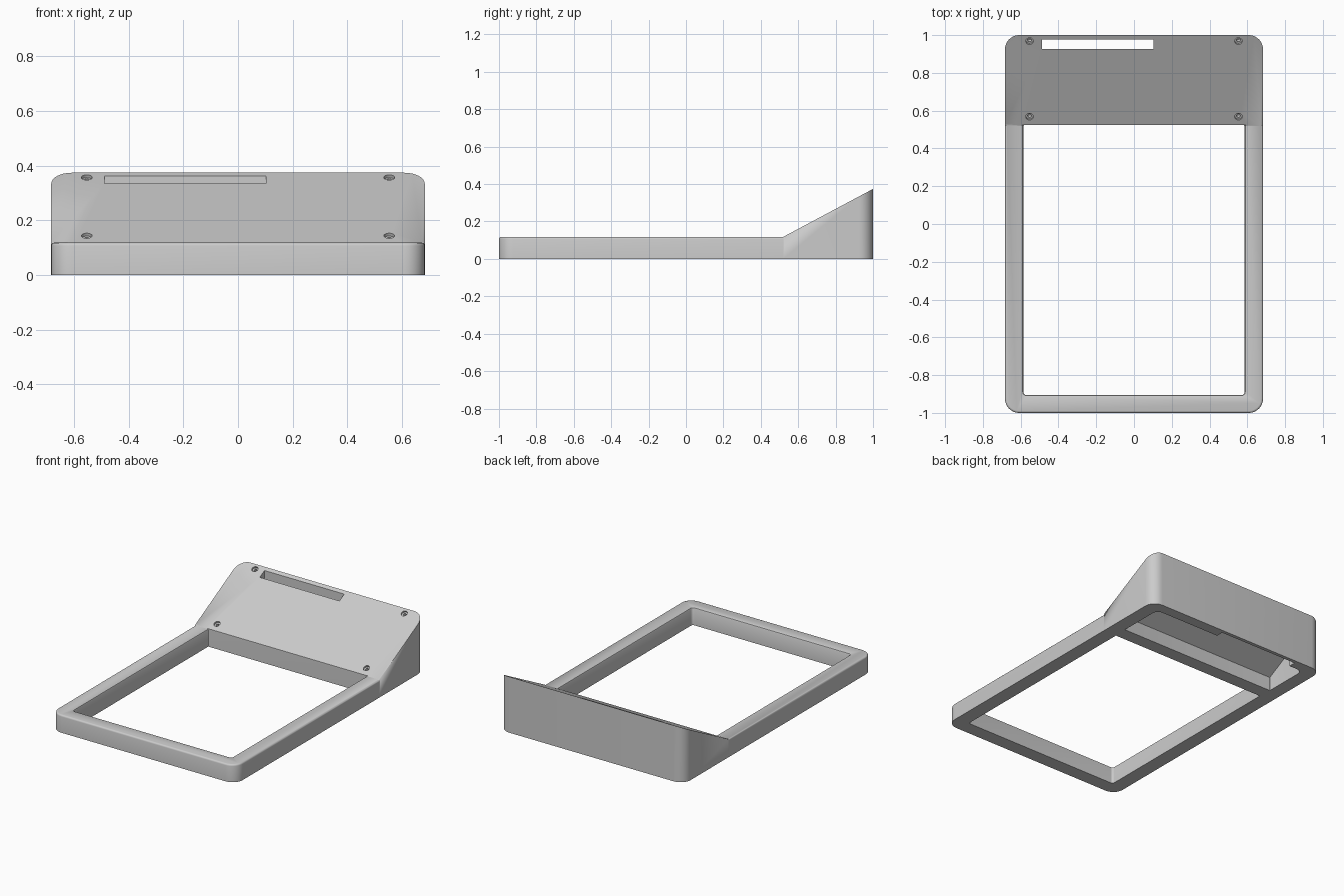
import bpy, bmesh, math
from mathutils import Matrix, Vector

cube = bpy.data.objects.get("Cube")
if cube:
    bpy.data.objects.remove(cube, do_unlink=True)

grey = bpy.data.materials.new("light_grey_plastic")
grey.use_nodes = True
grey.diffuse_color = (0.6, 0.6, 0.6, 1)
grey.node_tree.nodes["Principled BSDF"].inputs["Base Color"].default_value = (0.6, 0.6, 0.6, 1)

HALF_W, CREASE, LOW, HIGH = 0.683, 0.52, 0.118, 0.374
SLOPE = (HIGH - LOW) / (1 - CREASE)


def lid_z(y):
    return LOW + SLOPE * (y - CREASE)


def rounded_rect(hx, y0, y1, r_front, r_back, n=8):
    """Counter-clockwise outline, starting at the front right corner."""
    pts = []
    for cx, cy, r, start in ((hx, y0, r_front, -90), (hx, y1, r_back, 0),
                             (-hx, y1, r_back, 90), (-hx, y0, r_front, 180)):
        ox = cx - math.copysign(r, cx)
        oy = cy + r if cy == y0 else cy - r
        for i in range(n + 1):
            a = math.radians(start + 90 * i / n)
            pts.append((ox + r * math.cos(a), oy + r * math.sin(a)))
    return pts


def bridge(bm, low, high):
    n = len(low)
    for i in range(n):
        j = (i + 1) % n
        bm.faces.new((low[i], low[j], high[j], high[i]))


def finish(bm, name):
    bmesh.ops.recalc_face_normals(bm, faces=bm.faces[:])
    mesh = bpy.data.meshes.new(name)
    bm.to_mesh(mesh)
    bm.free()
    mesh.materials.append(grey)
    ob = bpy.data.objects.new(name, mesh)
    bpy.context.collection.objects.link(ob)
    return ob


def loft(name, rings):
    """Closed solid through rings of 3D points."""
    bm = bmesh.new()
    loops = [[bm.verts.new(p) for p in ring] for ring in rings]
    for a, b in zip(loops, loops[1:]):
        bridge(bm, a, b)
    bm.faces.new(loops[0][::-1])
    bm.faces.new(loops[-1])
    return finish(bm, name)


def cut(target, cutter):
    cutter.hide_render = True
    mod = target.modifiers.new("cut", 'BOOLEAN')
    mod.operation = 'DIFFERENCE'
    mod.solver = 'EXACT'
    mod.object = cutter
    bpy.context.view_layer.objects.active = target
    bpy.ops.object.modifier_apply(modifier=mod.name)
    bpy.data.objects.remove(cutter, do_unlink=True)


# Outer body: flat frame with a raised sloping back
outline = rounded_rect(HALF_W, -1, 1, 0.075, 0.075)
outline.insert(9, (HALF_W, CREASE))
outline.insert(28, (-HALF_W, CREASE))
bm = bmesh.new()
base = [bm.verts.new((x, y, 0)) for x, y in outline]
top = [bm.verts.new((x, y, max(LOW, lid_z(y)))) for x, y in outline]
bridge(bm, base, top)
bm.faces.new(base[::-1])
bm.faces.new(top[9:29])
flat_top = bm.faces.new(top[28:] + top[:10])
rim = [e for e in flat_top.edges
       if not all(abs(v.co.y - CREASE) < 1e-4 for v in e.verts)]
bmesh.ops.recalc_face_normals(bm, faces=bm.faces[:])
bmesh.ops.bevel(bm, geom=rim, offset=0.011, segments=3, profile=0.5,
                affect='EDGES', clamp_overlap=False)
body = finish(bm, "frame_with_sloped_housing")

# Large opening with a softened top edge on three sides
rings = []
for z, grow in ((-0.1, 0), (LOW - 0.009, 0), (LOW - 0.003, 0.003),
                (LOW, 0.009), (0.3, 0.009)):
    pts = rounded_rect(0.586 + grow, -0.905 - grow, 0.523, 0.015 + grow, 0.004)
    rings.append([(x, y, z) for x, y in pts])
cut(body, loft("opening_cutter", rings))

# Hollow underneath the sloped lid
pts = rounded_rect(0.59, 0.615, 0.928, 0.004, 0.04)
cut(body, loft("cavity_cutter", [[(x, y, -0.1) for x, y in pts],
                                 [(x, y, lid_z(y) - 0.075) for x, y in pts]]))

# Slot passing straight down near the upper edge
pts = [(-0.488, 0.927), (0.102, 0.927), (0.102, 0.977), (-0.488, 0.977)]
cut(body, loft("slot_cutter", [[(x, y, z) for x, y in pts] for z in (-0.1, 0.6)]))

# Four stepped screw holes, square to the lid
normal = Vector((0, -SLOPE, 1)).normalized()
turn = normal.to_track_quat('Z', 'Y').to_matrix().to_4x4()
for x in (-0.553, 0.553):
    for y in (0.568, 0.968):
        for radius, depth in ((0.02, 0.012), (0.01, 0.035)):
            bm = bmesh.new()
            place = Matrix.Translation((x, y, lid_z(y))) @ turn
            bmesh.ops.create_cone(bm, cap_ends=True, segments=20, radius1=radius,
                                  radius2=radius, depth=2 * depth, matrix=place)
            cut(body, finish(bm, "screw_hole_cutter"))

# Smooth corners, crisp edges
bpy.ops.object.select_all(action='DESELECT')
body.select_set(True)
bpy.context.view_layer.objects.active = body
bpy.ops.object.shade_smooth_by_angle(angle=math.radians(32))
